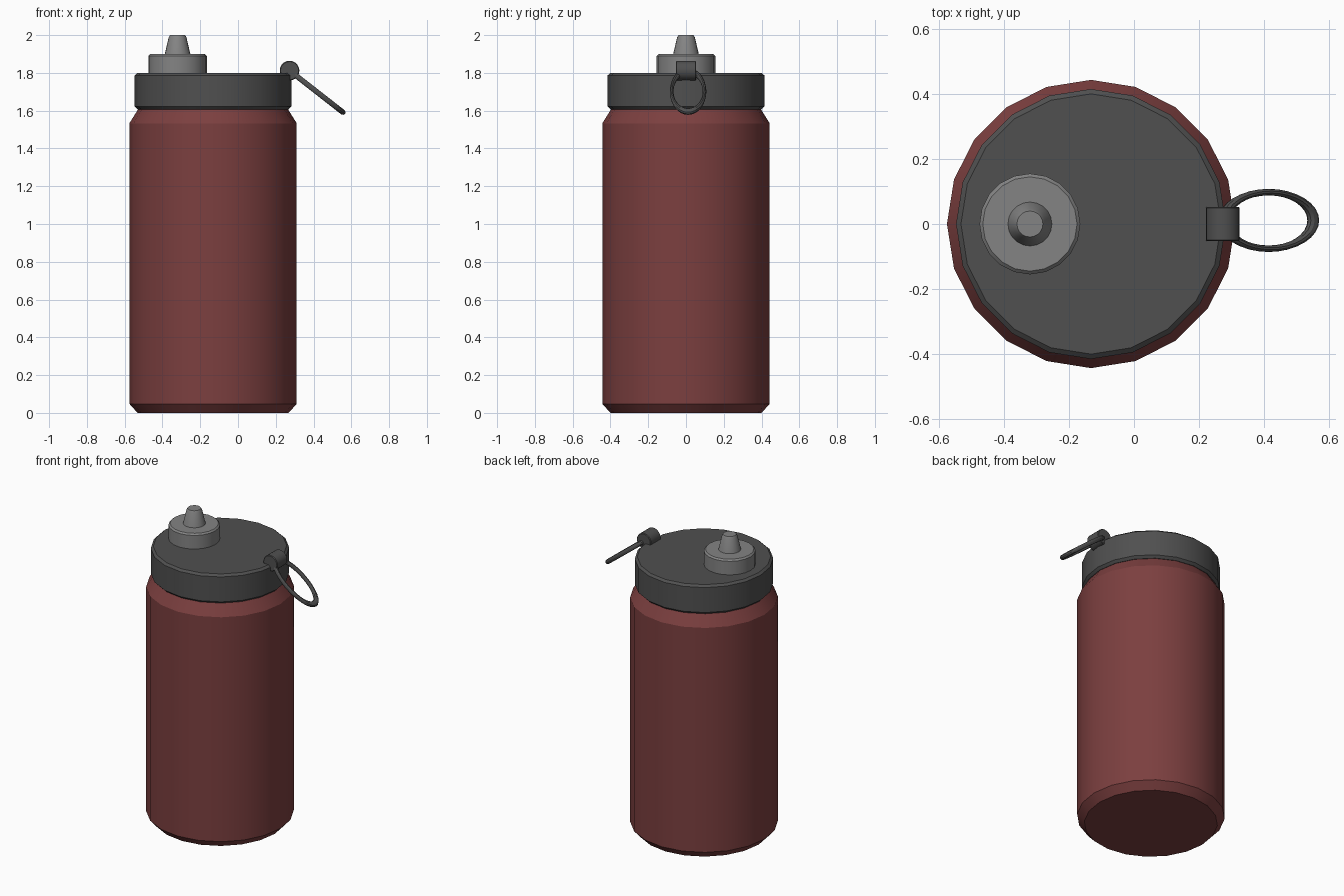
import bpy, math

if "Cube" in bpy.data.objects:
    bpy.data.objects.remove(bpy.data.objects["Cube"])


def material(name, color):
    mat = bpy.data.materials.new(name)
    mat.diffuse_color = (*color, 1)
    mat.use_nodes = True
    mat.node_tree.nodes["Principled BSDF"].inputs["Base Color"].default_value = mat.diffuse_color
    return mat


RED = material("red_coating", (0.2, 0.05, 0.05))
DARK = material("dark_plastic", (0.08, 0.08, 0.08))
GREY = material("grey_plastic", (0.23, 0.23, 0.23))


def finish(obj, name, mat):
    obj.name = name
    obj.data.materials.append(mat)
    bpy.ops.object.select_all(action='DESELECT')
    obj.select_set(True)
    bpy.context.view_layer.objects.active = obj
    bpy.ops.object.shade_smooth_by_angle(angle=math.radians(25))


def lathe(name, profile, loc, mat, sides=20, rot=(0, 0, 0)):
    """Closed solid of revolution from (radius, height) points, bottom to top."""
    verts = [(r * math.cos(2 * math.pi * i / sides), r * math.sin(2 * math.pi * i / sides), z)
             for r, z in profile for i in range(sides)]
    faces = [(k * sides + i, k * sides + (i + 1) % sides,
              (k + 1) * sides + (i + 1) % sides, (k + 1) * sides + i)
             for k in range(len(profile) - 1) for i in range(sides)]
    faces.append(tuple(reversed(range(sides))))
    faces.append(tuple(range((len(profile) - 1) * sides, len(profile) * sides)))
    mesh = bpy.data.meshes.new(name)
    mesh.from_pydata(verts, [], faces)
    obj = bpy.data.objects.new(name, mesh)
    obj.location, obj.rotation_euler = loc, rot
    bpy.context.collection.objects.link(obj)
    finish(obj, name, mat)
    return obj


AXIS_X = -0.132

# bottle body with chamfered base and sloped shoulder
lathe("bottle_body", [(0.4, 0), (0.443, 0.048), (0.443, 1.533), (0.395, 1.61), (0.395, 1.625)],
      (AXIS_X, 0, 0), RED)

# screw lid with narrow bevels
lathe("lid", [(0.4, 1.607), (0.415, 1.622), (0.415, 1.787), (0.4, 1.8)], (AXIS_X, 0, 0), DARK)

# drinking spout: round base and tapered nozzle
lathe("spout_base", [(0.155, 1.79), (0.155, 1.89), (0.145, 1.9)], (-0.32, 0, 0), GREY)
lathe("spout_nozzle", [(0.07, 1.89), (0.047, 1.988), (0.04, 2.0)], (-0.32, 0, 0), GREY)

# hinge barrel for the carrying loop, lying along y
lathe("loop_hinge", [(0.048, -0.053), (0.052, -0.049), (0.052, 0.049), (0.048, 0.053)],
      (0.273, 0, 1.812), DARK, rot=(math.pi / 2, 0, 0))

# oval carrying loop, sloping down away from the lid
bpy.ops.mesh.primitive_torus_add(major_radius=0.087, minor_radius=0.01,
                                 major_segments=32, minor_segments=10,
                                 location=(0.414, 0.011, 1.702),
                                 rotation=(0, math.radians(38), 0))
loop = bpy.context.object
loop.scale = (2.0, 1.0, 1.5)
finish(loop, "carrying_loop", DARK)
